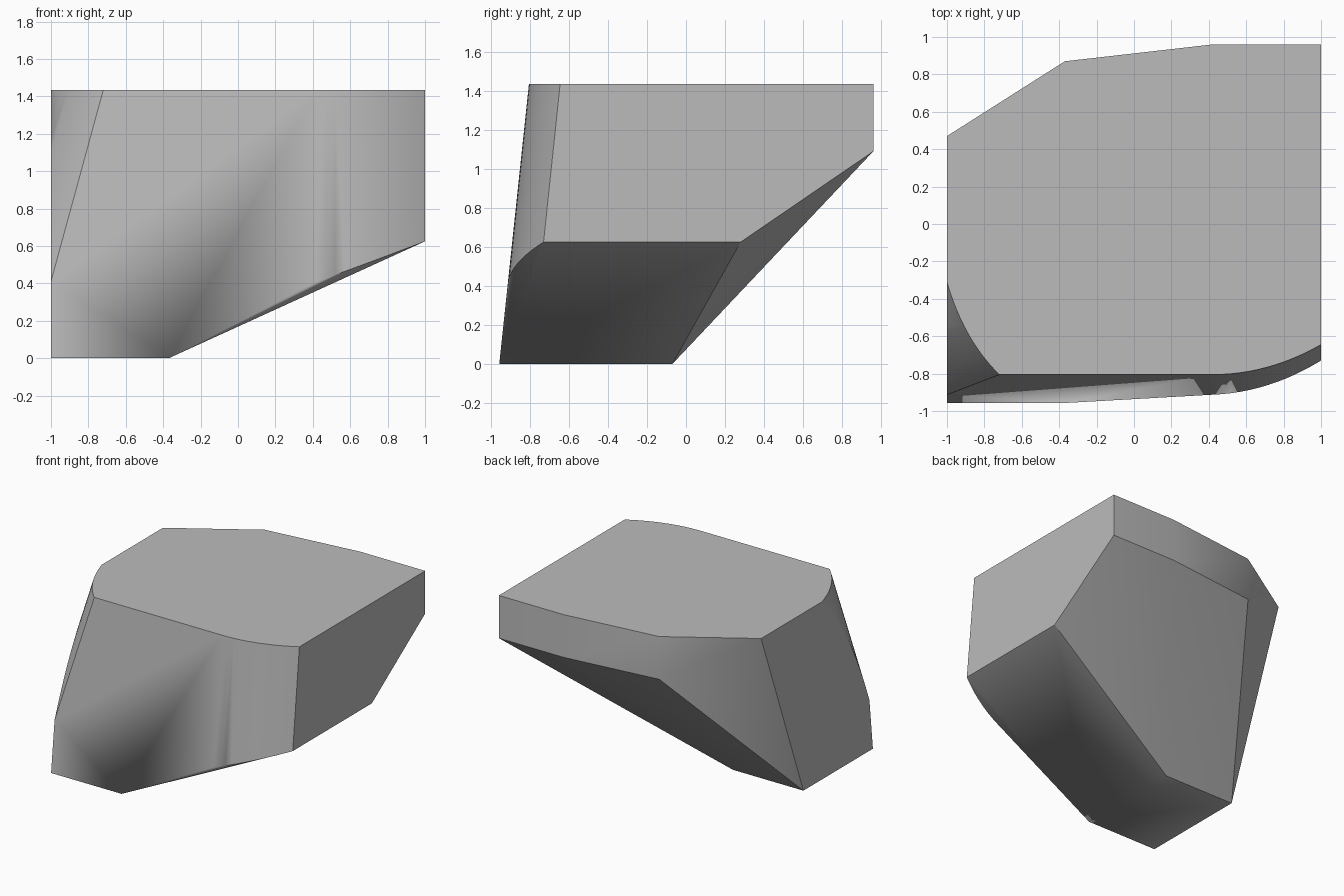
import bpy
import bmesh
import math
from mathutils import Vector

cube = bpy.data.objects.get("Cube")
if cube:
    bpy.data.objects.remove(cube, do_unlink=True)

TOP = 1.435      # height of the flat top
LEAN = 0.105     # how far the front wall steps out per unit of height


def bend(a, control, b, steps=12):
    """Points along a quadratic curve in plan."""
    a, control, b = Vector(a), Vector(control), Vector(b)
    ts = [i / steps for i in range(steps + 1)]
    return [(t, a * (1 - t) ** 2 + control * 2 * t * (1 - t) + b * t * t) for t in ts]


def at(p, z):
    return (p[0], p[1], z)


points = []

# Vertical back wall
for p in [(-0.37, 0.87), (0.42, 0.96), (1, 0.96)]:
    points += [at(p, TOP), at(p, 1.09)]

# Straight left wall and flat foot
points.append((-1, 0.47, TOP))
for x in (-1, -0.37):
    points += [(x, -0.07, 0), (x, -0.957, 0)]

# Lower back corner of the right wall
points.append((1, 0.28, 0.625))

# Rounded front corner, leaning outward towards the underside
for t, p in bend((0.42, -0.805), (0.72, -0.805), (1, -0.645)):
    z = 0.41 + t * 0.215
    points += [at(p, TOP), (p.x, p.y - LEAN * (TOP - z), z)]

# Slanted rounded corner, trimmed by the left wall
for t, p in bend((-0.72, -0.805), (-0.91, -0.62), (-1, -0.31)):
    s = (p.x + 1) / 0.28
    drop = s * 1.025
    points += [at(p, TOP), (-1, p.y - LEAN * drop, TOP - drop)]

# Skin the solid and merge flat faces
bm = bmesh.new()
for p in points:
    bm.verts.new(p)
bmesh.ops.remove_doubles(bm, verts=bm.verts, dist=0.001)
bmesh.ops.convex_hull(bm, input=bm.verts)
loose = [v for v in bm.verts if not v.link_faces]
bmesh.ops.delete(bm, geom=loose, context="VERTS")
bmesh.ops.dissolve_limit(bm, angle_limit=math.radians(0.8), verts=bm.verts, edges=bm.edges)
bmesh.ops.recalc_face_normals(bm, faces=bm.faces)
mesh = bpy.data.meshes.new("faceted_block")
bm.to_mesh(mesh)
bm.free()

block = bpy.data.objects.new("faceted_block", mesh)
bpy.context.collection.objects.link(block)

# Plain grey finish
grey = bpy.data.materials.new("plain_grey")
grey.use_nodes = True
colour = (0.5, 0.5, 0.5, 1)
grey.diffuse_color = colour
grey.node_tree.nodes["Principled BSDF"].inputs["Base Color"].default_value = colour
mesh.materials.append(grey)

# Smooth the rounded corners, keep hard edges
bpy.ops.object.select_all(action="DESELECT")
block.select_set(True)
bpy.context.view_layer.objects.active = block
bpy.ops.object.shade_smooth_by_angle(angle=math.radians(30))
